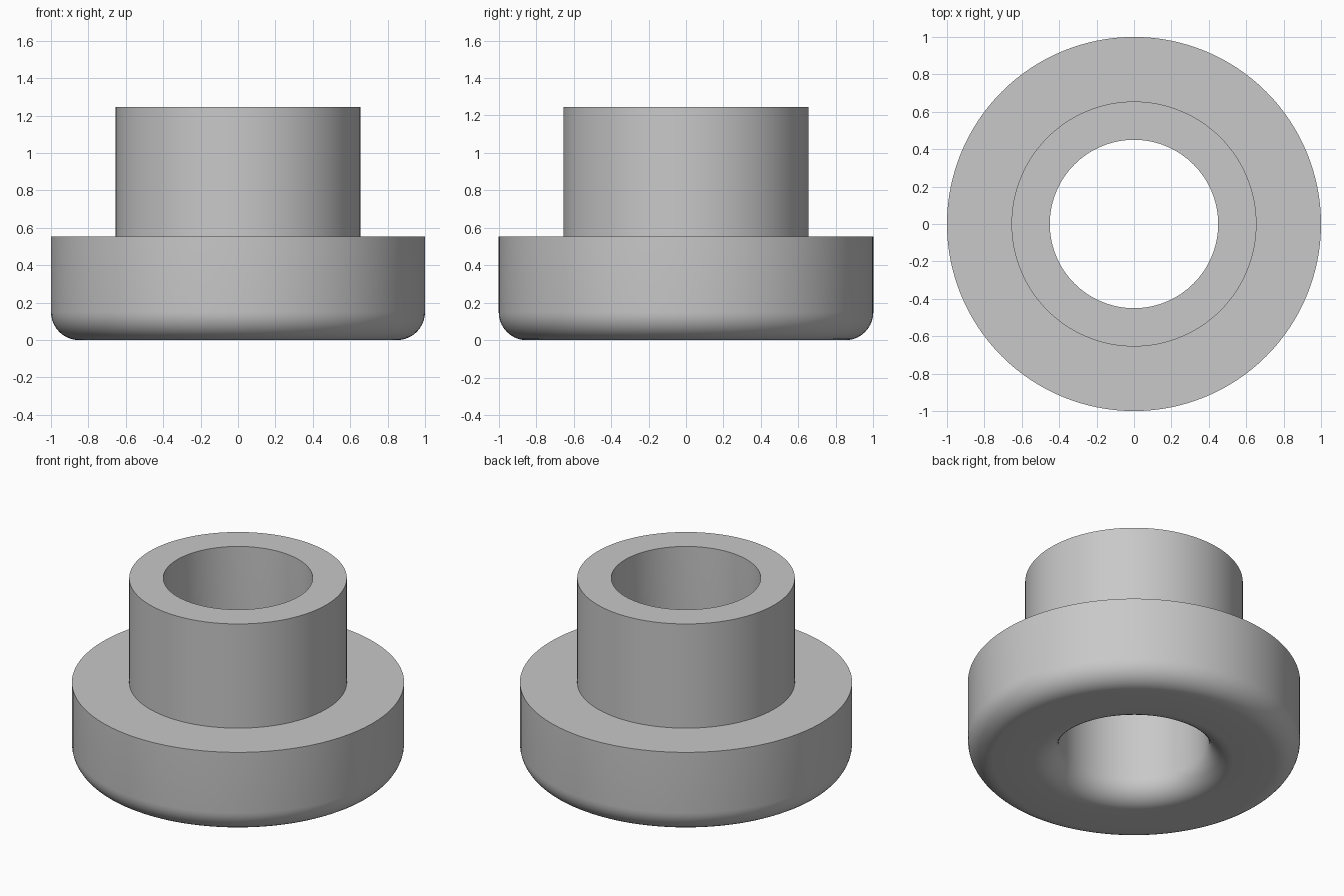
import bpy, bmesh, math

cube = bpy.data.objects.get("Cube")
if cube:
    bpy.data.objects.remove(cube, do_unlink=True)

# Main dimensions
BORE, NECK, FLANGE = 0.45, 0.655, 1.0
FLANGE_TOP, TOP = 0.553, 1.245
FILLET, ARC_STEPS, SIDES = 0.15, 10, 128


def arc(cx, cz, start, end):
    """Points of a rounded corner in the radius/height plane."""
    angles = [math.radians(start + (end - start) * i / ARC_STEPS) for i in range(ARC_STEPS + 1)]
    return [(cx + FILLET * math.cos(a), cz + FILLET * math.sin(a)) for a in angles]


def lathe(name, profile, material):
    """Revolve a closed profile around the z axis."""
    bm = bmesh.new()
    verts = [bm.verts.new((r, 0, z)) for r, z in profile]
    edges = [bm.edges.new((v, verts[i - 1])) for i, v in enumerate(verts)]
    bmesh.ops.spin(bm, geom=verts + edges, cent=(0, 0, 0), axis=(0, 0, 1),
                   angle=math.tau, steps=SIDES, use_merge=True)
    bmesh.ops.remove_doubles(bm, verts=bm.verts, dist=0.0001)
    bmesh.ops.recalc_face_normals(bm, faces=bm.faces)
    mesh = bpy.data.meshes.new(name)
    bm.to_mesh(mesh)
    bm.free()
    mesh.materials.append(material)
    obj = bpy.data.objects.new(name, mesh)
    bpy.context.collection.objects.link(obj)
    bpy.ops.object.select_all(action="DESELECT")
    obj.select_set(True)
    bpy.context.view_layer.objects.active = obj
    bpy.ops.object.shade_smooth_by_angle(angle=math.radians(30))
    return obj


# Plain grey material
grey = bpy.data.materials.new("light grey")
grey.use_nodes = True
colour = (0.58, 0.58, 0.58, 1)
grey.diffuse_color = colour
grey.node_tree.nodes["Principled BSDF"].inputs["Base Color"].default_value = colour

# Flanged bushing: rounded bore mouth, rounded rim, flange step, neck
profile = (arc(BORE + FILLET, FILLET, 180, 270)
           + arc(FLANGE - FILLET, FILLET, 270, 360)
           + [(FLANGE, FLANGE_TOP), (NECK, FLANGE_TOP), (NECK, TOP), (BORE, TOP)])
lathe("flanged_bushing", profile, grey)
